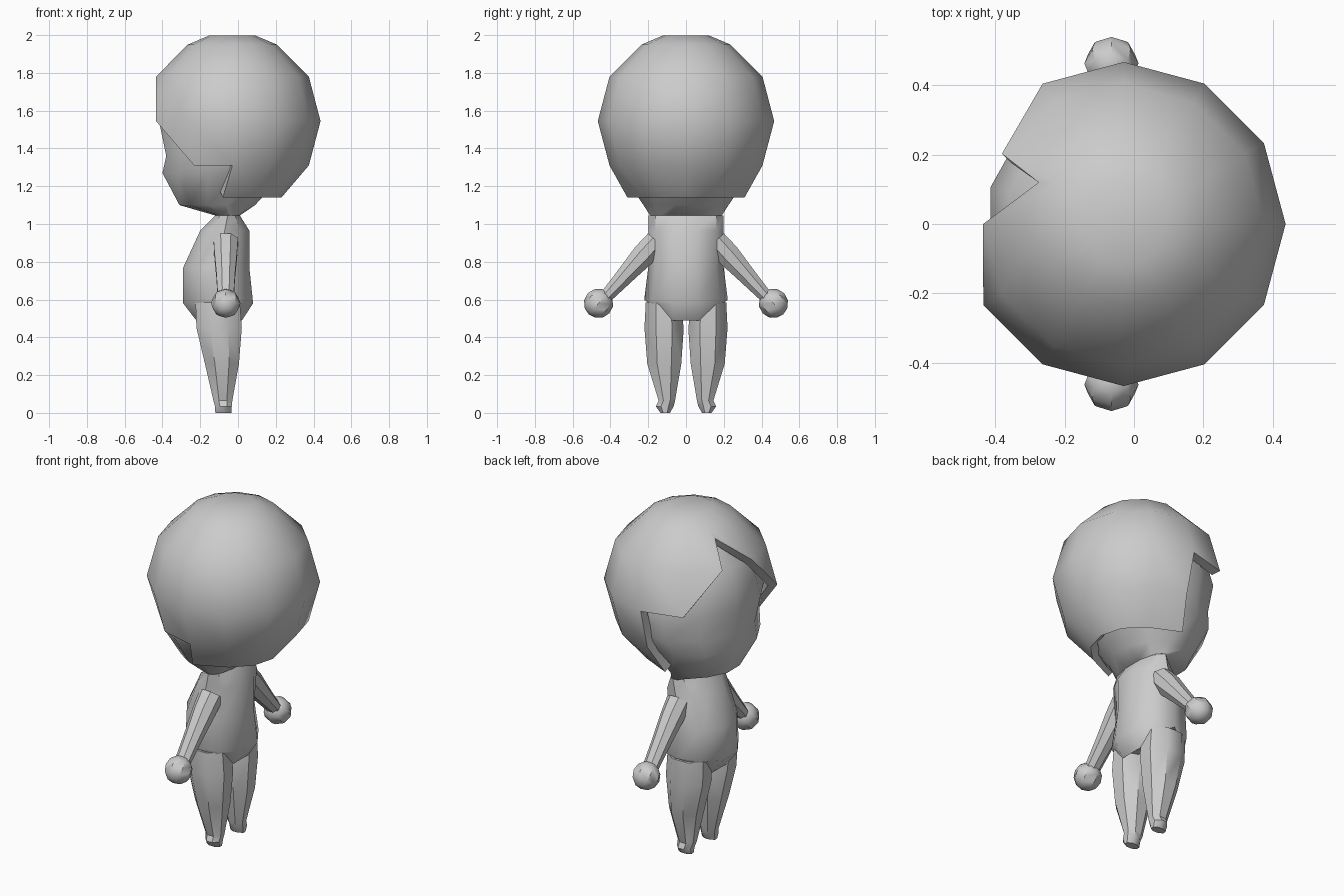
import bpy, bmesh
from math import sin, cos, pi, radians, atan2
from mathutils import Matrix, Vector

if "Cube" in bpy.data.objects:
    bpy.data.objects.remove(bpy.data.objects["Cube"])


def finish(name, bm, modifier=None, angle=40, **settings):
    """Turn a bmesh into a named object, with an optional applied modifier."""
    mesh = bpy.data.meshes.new(name)
    bm.to_mesh(mesh)
    bm.free()
    ob = bpy.data.objects.new(name, mesh)
    bpy.context.collection.objects.link(ob)
    bpy.ops.object.select_all(action='DESELECT')
    ob.select_set(True)
    bpy.context.view_layer.objects.active = ob
    if modifier:
        mod = ob.modifiers.new(modifier.title(), modifier)
        for key, value in settings.items():
            setattr(mod, key, value)
        bpy.ops.object.modifier_apply(modifier=mod.name)
    bpy.ops.object.shade_smooth_by_angle(angle=radians(angle))
    return ob


def mirrored(name, bm):
    return finish(name, bm, 'MIRROR', use_axis=(False, True, False), use_clip=False)


def loft(rings, sides):
    """Capped loft through rings of (z, xmin, xmax, ymin, ymax)."""
    bm = bmesh.new()
    loops = []
    for z, x0, x1, y0, y1 in rings:
        k = 0.5 / cos(pi / sides)
        angles = [2 * pi * (i + 0.5) / sides for i in range(sides)]
        loops.append([bm.verts.new(((x0 + x1) / 2 + (x1 - x0) * k * cos(a),
                                    (y0 + y1) / 2 + (y1 - y0) * k * sin(a), z))
                      for a in angles])
    for low, high in zip(loops, loops[1:]):
        for i in range(sides):
            j = (i + 1) % sides
            bm.faces.new((low[i], low[j], high[j], high[i]))
    bm.faces.new(loops[0][::-1])
    bm.faces.new(loops[-1])
    bmesh.ops.recalc_face_normals(bm, faces=bm.faces)
    return bm


# Head with chin, cheeks and forehead
finish("head", loft([
    (1.045, -.12, .01, -.19, .19), (1.10, -.31, .09, -.225, .225),
    (1.27, -.40, .25, -.34, .34), (1.36, -.38, .32, -.38, .38),
    (1.52, -.413, .36, -.40, .40), (1.75, -.36, .31, -.34, .34),
    (1.90, -.20, .14, -.17, .17)], 12))

# Hair: twelve-sided shell whose lower edge steps around the face
bm = bmesh.new()
CX = -0.03
levels = [(1.999, .12), (1.95, .235), (1.78, .405), (1.545, .467), (1.31, .405), (1.14, .26)]
grid = {}


def hair_vert(col, lev):
    key = (col % 12, lev)
    if key not in grid:
        z, r = levels[lev]
        a = radians(30 * col)
        co = Vector((CX + r * cos(a), r * sin(a), z))
        if lev == 5 and key[0] in (3, 9):
            co = Vector((-.08, .31 if key[0] == 3 else -.31, z))
        grid[key] = bm.verts.new(co)
    return grid[key]


# Lowest level reached on the left and right side of each column
depths = [(5, 5)] * 3 + [(3, 3), (3, 2), None, (2, 3), (3, 4), (4, 4)] + [(5, 5)] * 3
for c, depth in enumerate(depths):
    a, b = depth or (1, 1)
    for lev in range(min(a, b)):
        bm.faces.new((hair_vert(c, lev), hair_vert(c, lev + 1),
                      hair_vert(c + 1, lev + 1), hair_vert(c + 1, lev)))
    m = min(a, b)
    if a != b:
        tip = hair_vert(c, a) if a > b else hair_vert(c + 1, b)
        bm.faces.new((hair_vert(c, m), tip, hair_vert(c + 1, m)))
notch = bm.verts.new((-.275, .12, 1.91))
bm.faces.new((hair_vert(5, 1), hair_vert(5, 2), notch))
bm.faces.new((hair_vert(5, 1), notch, hair_vert(6, 2), hair_vert(6, 1)))
bm.faces.new([hair_vert(c, 0) for c in range(12)])
finish("hair", bm, 'SOLIDIFY', thickness=0.05, offset=-1)

# Torso with rounded belly; the lowest ring is bent into a V between the legs
bm = loft([
    (.44, -.22, .02, -.21, .21), (.57, -.29, .08, -.21, .21),
    (.77, -.29, .06, -.19, .19), (.965, -.20, .06, -.19, .19),
    (1.045, -.12, .01, -.19, .19)], 10)
for v in bm.verts:
    if v.co.z < .6:
        v.co.z += (.15 if v.co.z < .5 else .03) * abs(v.co.y) / .21
finish("torso", bm)

# Legs with small feet
mirrored("legs", loft([
    (0, -.12, -.035, .085, .135), (.035, -.122, -.033, .065, .16),
    (.065, -.13, -.03, .058, .145), (.26, -.175, .005, .025, .205),
    (.45, -.22, .02, .012, .22), (.585, -.225, .01, .03, .213)], 8))

# Arms hanging outward from the shoulders
bm = loft([
    (-.02, -.065, .065, -.06, .06), (.08, -.06, .06, -.062, .062),
    (.22, -.05, .05, -.048, .048), (.39, -.042, .042, -.033, .033)], 8)
tilt = Matrix.Rotation(-(pi - atan2(.29, .32)), 4, 'X')
bmesh.ops.transform(bm, matrix=Matrix.Translation((-.065, .17, .895)) @ tilt, verts=bm.verts)
mirrored("arms", bm)

# Round hands
bm = bmesh.new()
bmesh.ops.create_uvsphere(bm, u_segments=8, v_segments=6, radius=.078,
                          matrix=Matrix.Translation((-.065, .463, .58)) @ tilt)
mirrored("hands", bm)
